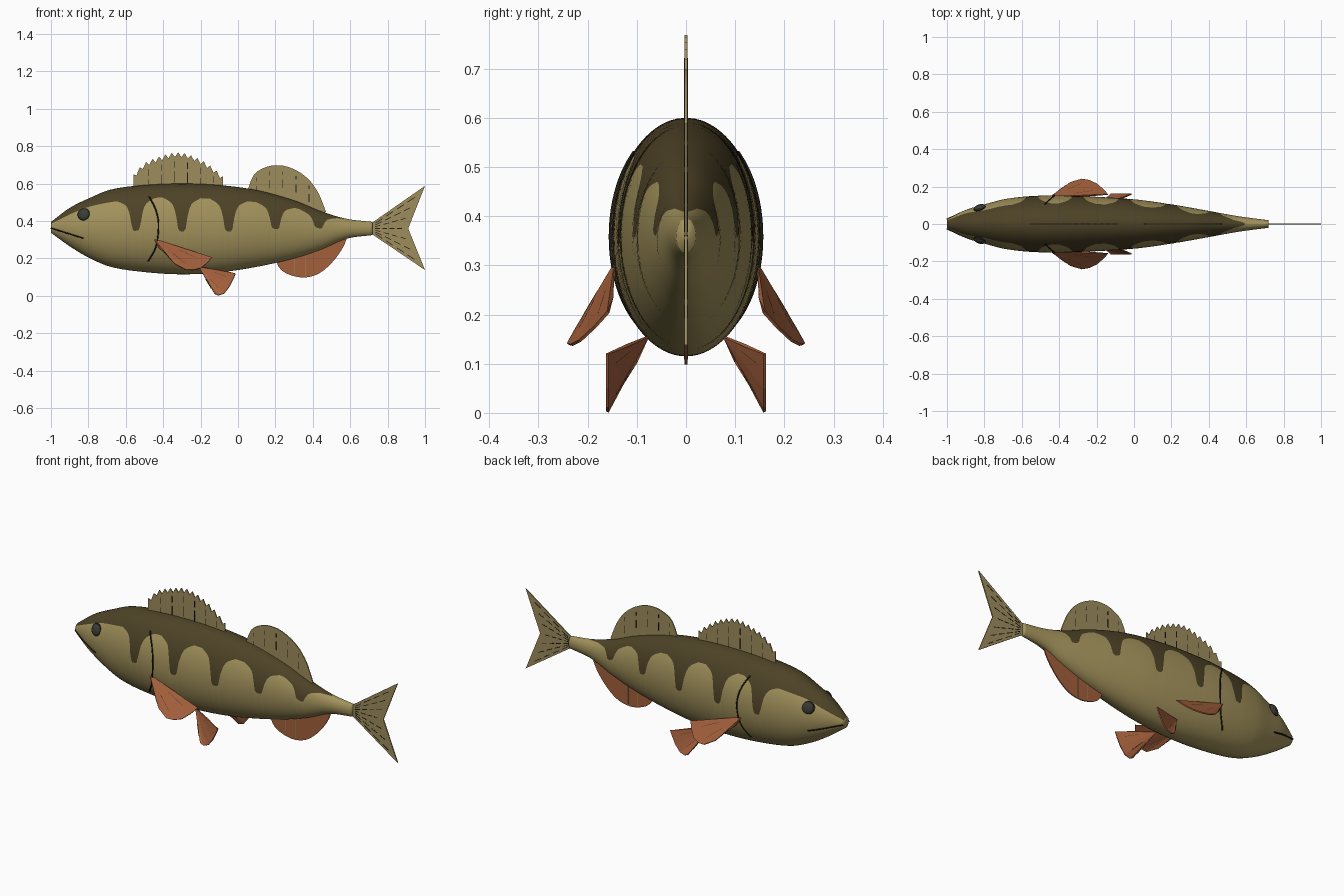
import bpy, bmesh, math
from mathutils import Vector

cube = bpy.data.objects.get("Cube")
if cube:
    bpy.data.objects.remove(cube, do_unlink=True)


def material(name, rgb):
    m = bpy.data.materials.new(name)
    m.use_nodes = True
    m.diffuse_color = (*rgb, 1)
    bsdf = m.node_tree.nodes["Principled BSDF"]
    bsdf.inputs["Base Color"].default_value = (*rgb, 1)
    bsdf.inputs["Roughness"].default_value = 0.7
    return m


FLANK = material("olive flank", (0.36, 0.285, 0.105))
BACK = material("dark olive back", (0.075, 0.055, 0.02))
FIN = material("olive fin", (0.34, 0.27, 0.11))
RED = material("rust fin", (0.37, 0.115, 0.045))
LINE = material("near black", (0.012, 0.011, 0.008))
EYE = material("dark grey eye", (0.04, 0.045, 0.035))


def curve_at(points, x):
    """Smooth interpolation through a short list of points."""
    n = len(points)
    x = min(max(x, points[0][0]), points[-1][0])
    i = next(k for k in range(n - 1) if x <= points[k + 1][0])

    def slope(k):
        a, b = points[max(k - 1, 0)], points[min(k + 1, n - 1)]
        return (b[1] - a[1]) / (b[0] - a[0])
    (x0, y0), (x1, y1) = points[i], points[i + 1]
    d = x1 - x0
    t = (x - x0) / d
    return (y0 * (1 + 2 * t) * (1 - t) ** 2 + slope(i) * d * t * (1 - t) ** 2
            + y1 * t * t * (3 - 2 * t) + slope(i + 1) * d * t * t * (t - 1))


TOP = [(-1, .395), (-.9, .47), (-.8, .52), (-.68, .568), (-.5, .592), (-.3, .60),
       (-.1, .592), (.1, .565), (.3, .51), (.45, .45), (.58, .412), (.72, .395)]
BOTTOM = [(-1, .337), (-.9, .265), (-.8, .205), (-.68, .155), (-.5, .127), (-.3, .115),
          (-.1, .125), (.1, .155), (.3, .20), (.45, .25), (.58, .305), (.72, .325)]
WIDTH = [(-1, .025), (-.9, .075), (-.8, .105), (-.68, .135), (-.5, .152), (-.3, .15),
         (0, .132), (.2, .105), (.4, .07), (.55, .043), (.72, .02)]
BACK_LINE = [(-1, .385), (-.9, .435), (-.8, .475), (-.65, .505), (-.4, .525),
             (0, .51), (.3, .47), (.45, .427), (.6, .408)]
BAR = [(0, 1), (.02, .93), (.032, .5), (.05, .2), (.1, 0)]
BARS = [(-.545, .17), (-.30, .18), (-.05, .17), (.20, .13), (.43, .07)]


def section(x):
    hi, lo = curve_at(TOP, x), curve_at(BOTTOM, x)
    return (hi + lo) / 2, (hi - lo) / 2, curve_at(WIDTH, x)


def side_y(x, z):
    c, h, w = section(x)
    return w * math.sqrt(max(0, 1 - ((z - c) / h) ** 2))


def finish(bm, name, mats, smooth=False):
    bmesh.ops.recalc_face_normals(bm, faces=bm.faces)
    me = bpy.data.meshes.new(name)
    bm.to_mesh(me)
    bm.free()
    for m in mats:
        me.materials.append(m)
    ob = bpy.data.objects.new(name, me)
    bpy.context.collection.objects.link(ob)
    if smooth:
        me.shade_smooth()
    return ob


# Body: lofted ellipses, with one edge loop following the edge of the dark back
UP, DOWN, STEPS = 12, 20, 172
bm = bmesh.new()
rings = []
for i in range(STEPS + 1):
    x = -1 + i * 0.01
    c, h, w = section(x)
    edge = curve_at(BACK_LINE, x)
    for bx, depth in BARS:
        if abs(x - bx) < .1:
            edge -= depth * curve_at(BAR, abs(x - bx))
    a = math.asin(max(-.95, min(.995, (edge - c) / h)))
    q = math.pi / 2
    half = [q + (a - q) * k / UP for k in range(UP)]
    half += [a + (-q - a) * k / DOWN for k in range(DOWN + 1)]
    angles = half + [math.pi - t for t in half[-2:0:-1]]
    rings.append([bm.verts.new((x, w * math.cos(t), c + h * math.sin(t))) for t in angles])
count = len(rings[0])
for i in range(STEPS):
    for j in range(count):
        k = (j + 1) % count
        f = bm.faces.new((rings[i][j], rings[i][k], rings[i + 1][k], rings[i + 1][j]))
        f.material_index = int((j < UP or j >= count - UP) and i < STEPS - 13)
bm.faces.new(rings[0])
bm.faces.new(rings[-1])
finish(bm, "body", [FLANK, BACK], True)


# Upright fins are thin plates; their rays are slightly thicker narrow strips
def add_plate(bm, outline, half, index=0):
    f = bm.faces.new([bm.verts.new((x, -half, z)) for x, z in outline])
    f.material_index = index
    new = bmesh.ops.extrude_face_region(bm, geom=[f])["geom"]
    bmesh.ops.translate(bm, vec=(0, 2 * half, 0),
                        verts=[v for v in new if isinstance(v, bmesh.types.BMVert)])
    for g in new:
        if isinstance(g, bmesh.types.BMFace):
            g.material_index = index
            for e in g.edges:
                for side in e.link_faces:
                    side.material_index = index


def fin(name, outline, mats, rays):
    bm = bmesh.new()
    add_plate(bm, outline, .003)
    for p, q in rays:
        p, q = Vector(p), Vector(q)
        n = (q - p).orthogonal().normalized() * .0018
        add_plate(bm, [p + n, q + n, q - n, p - n], .004, 1)
    return finish(bm, name, mats)


SPINY = [(-.56, .65), (-.5, .71), (-.42, .745), (-.32, .768), (-.22, .74), (-.14, .69), (-.08, .64)]
teeth = []
for i in range(29):
    x = -.56 + i * .48 / 28
    teeth.append((x, curve_at(SPINY, x) - (.025 if i % 2 else 0)))
rays = []
for i in range(6):
    x = -.48 + i * .07
    z = curve_at(SPINY, x)
    rays += [((x, z - .045), (x, z - .08)), ((x, z - .1), (x, z - .16))]
fin("front_dorsal_fin", teeth + [(-.08, .56), (-.3, .58), (-.56, .56)], [FIN, LINE], rays)

SOFT = [(.05, .56), (.08, .64), (.13, .68), (.2, .698), (.28, .685), (.37, .63), (.43, .55), (.47, .45)]
arc = [(.05 + i * .0175, curve_at(SOFT, .05 + i * .0175)) for i in range(25)]
rays = []
for x in (.1, .17, .24, .31, .38):
    z = curve_at(SOFT, x)
    rays += [((x, z - .03), (x, z - .05)), ((x, z - .075), (x, z - .12))]
fin("rear_dorsal_fin", arc + [(.42, .42), (.25, .5), (.08, .54)], [FIN, LINE], rays)

ANAL = [(.2, .2), (.22, .15), (.27, .115), (.35, .098), (.43, .118), (.5, .175), (.56, .255), (.585, .315)]
arc = [(.2 + i * .0154, curve_at(ANAL, .2 + i * .0154)) for i in range(26)]
rays = [((x, curve_at(ANAL, x) + .01), (x, .21)) for x in (.3, .36)]
fin("anal_fin", arc + [(.5, .3), (.35, .25)], [RED, FIN], rays)

rays = []
for i in range(7):
    a = (i - 3) / 3
    tip = Vector((.88 + .07 * abs(a), .36 + .17 * a))
    root = Vector((.73, .36 + .025 * a))
    rays += [(root.lerp(tip, s), root.lerp(tip, s + .17)) for s in (.02, .28, .54, .8)]
fin("tail_fin", [(.69, .39), (.72, .393), (1, .588), (.91, .36), (1, .138), (.72, .327), (.69, .33)],
    [FIN, LINE], rays)


# Paired fins: fans of triangles mirrored across the body
def tube(name, points, radius, mat):
    cu = bpy.data.curves.new(name, "CURVE")
    cu.dimensions = "3D"
    cu.bevel_depth = radius
    cu.bevel_resolution = 1
    cu.use_fill_caps = True
    s = cu.splines.new("POLY")
    s.points.add(len(points) - 1)
    for sp, p in zip(s.points, points):
        sp.co = (*p, 1)
    cu.materials.append(mat)
    bpy.context.collection.objects.link(bpy.data.objects.new(name, cu))


def paired_fin(name, root, rim):
    bm = bmesh.new()
    r = bm.verts.new(root)
    vs = [bm.verts.new(p) for p in rim]
    for a, b in zip(vs, vs[1:]):
        bm.faces.new((r, a, b))
    ob = finish(bm, name, [RED])
    thick = ob.modifiers.new("thickness", "SOLIDIFY")
    thick.thickness = .006
    thick.offset = 0
    ob.modifiers.new("pair", "MIRROR").use_axis = (False, True, False)
    for s, side in ((1, "left"), (-1, "right")):
        for i, p in enumerate(rim[2:-2:2]):
            a, b = Vector(root), Vector(p)
            ends = [a.lerp(b, .45), a.lerp(b, .8)]
            tube(f"{name}_ray_{side}_{i}", [(v.x, v.y * s, v.z) for v in ends], .0035, BACK)


paired_fin("pectoral_fin", (-.45, .143, .305),
           [(-.42, .155, .255), (-.39, .185, .228), (-.34, .222, .172), (-.28, .24, .14), (-.24, .233, .138),
            (-.2, .215, .147), (-.165, .185, .175), (-.14, .158, .205), (-.25, .15, .235), (-.39, .15, .275)])
paired_fin("pelvic_fin", (-.21, .078, .155),
           [(-.175, .1, .105), (-.14, .14, .04), (-.125, .16, .012), (-.105, .16, .002), (-.075, .16, .012),
            (-.045, .16, .05), (-.025, .16, .09), (-.013, .16, .12), (-.1, .12, .137)])

# Gill edges, mouth lines and eyes
GILL = [(.185, -.48), (.26, -.44), (.38, -.425), (.46, -.44), (.53, -.475)]
for s, side in ((1, "left"), (-1, "right")):
    gill = []
    for i in range(25):
        z = .185 + i * .345 / 24
        x = curve_at(GILL, z)
        gill.append((x, s * side_y(x, z), z))
    tube(f"gill_edge_{side}", gill, .004, LINE)
    mouth = []
    for i in range(13):
        x = -1 + i * .175 / 12
        z = .362 - .055 * i / 12
        mouth.append((x, s * side_y(x, z), z))
    tube(f"mouth_{side}", mouth, .004, LINE)
    for name, size, mat, out in (("eye", .031, EYE, .004), ("eye_rim", .034, LINE, -.002)):
        bm = bmesh.new()
        bmesh.ops.create_uvsphere(bm, u_segments=24, v_segments=12, radius=size)
        bmesh.ops.scale(bm, vec=(1, .45, 1), verts=bm.verts)
        eye = finish(bm, f"{name}_{side}", [mat], True)
        eye.location = (-.825, s * (side_y(-.825, .435) + out), .435)
        eye.rotation_euler = (s * .25, 0, s * .3)
